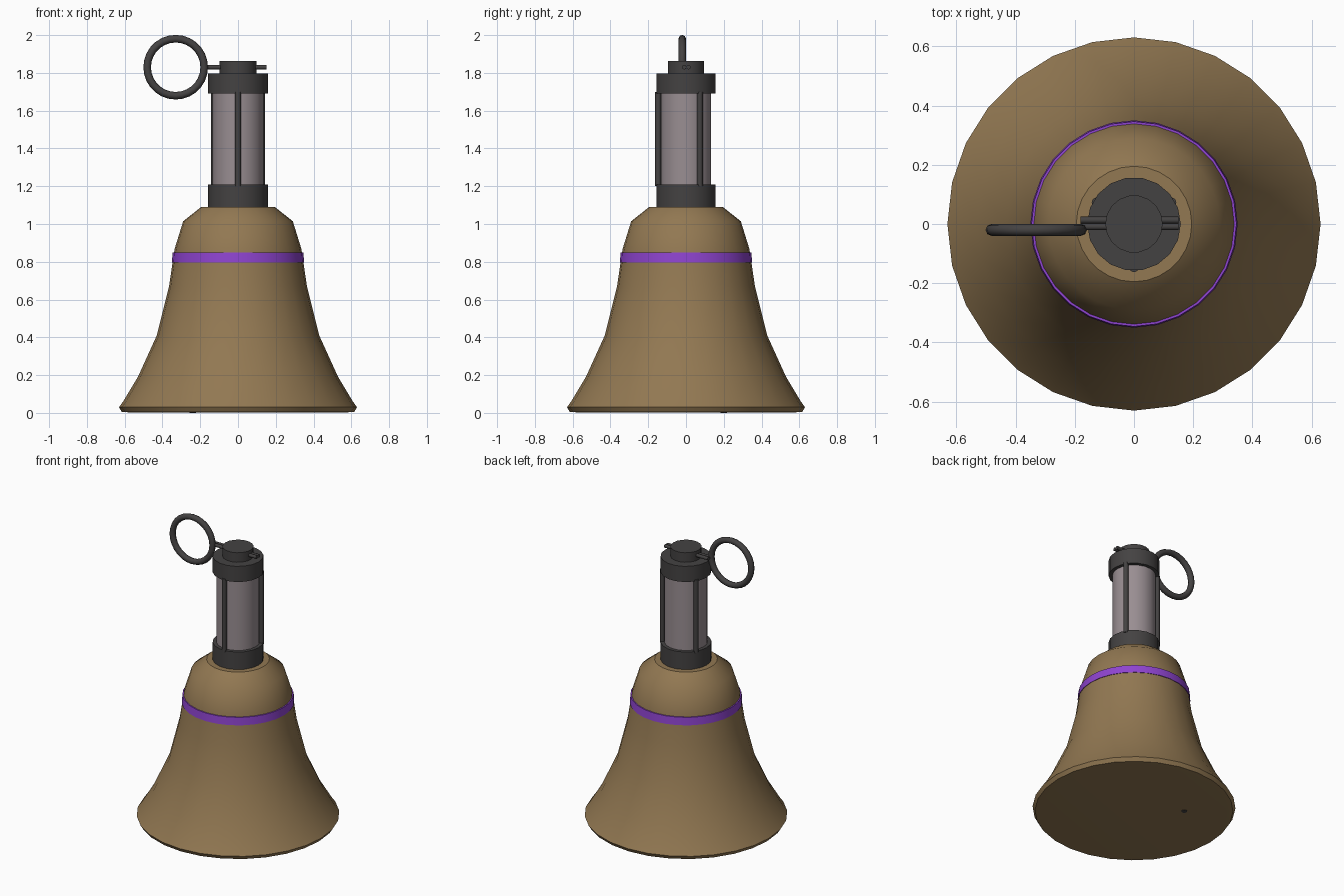
import bpy, math

if "Cube" in bpy.data.objects:
    bpy.data.objects.remove(bpy.data.objects["Cube"])

def mat(name, rgb):
    m = bpy.data.materials.new(name)
    lin = [(c / 255 / 12.92) if c < 11 else ((c / 255 + 0.055) / 1.055) ** 2.4 for c in rgb]
    m.diffuse_color = (*lin, 1)
    m.use_nodes = True
    m.node_tree.nodes["Principled BSDF"].inputs["Base Color"].default_value = m.diffuse_color
    return m

BROWN = mat("tan brown", (146, 120, 82))
DARK = mat("dark grey metal", (68, 66, 66))
PURPLE = mat("purple", (143, 68, 208))
GLASS = mat("warm grey", (153, 142, 146))

def finish(ob, name, m, angle=35):
    ob.name = name
    ob.data.materials.clear()
    ob.data.materials.append(m)
    bpy.ops.object.select_all(action='DESELECT')
    ob.select_set(True)
    bpy.context.view_layer.objects.active = ob
    bpy.ops.object.shade_smooth_by_angle(angle=math.radians(angle))
    return ob

def lathe(name, profile, n, m, closed=False, angle=35):
    """Spin an (r, z) profile round z; open profiles get end caps."""
    verts = [(r * math.cos(2 * math.pi * i / n), r * math.sin(2 * math.pi * i / n), z)
             for r, z in profile for i in range(n)]
    k = len(profile)
    faces = [(j * n + i, j * n + (i + 1) % n, (j + 1) % k * n + (i + 1) % n, (j + 1) % k * n + i)
             for j in range(k if closed else k - 1) for i in range(n)]
    if not closed:
        faces += [tuple(reversed(range(n))), tuple(range((k - 1) * n, k * n))]
    me = bpy.data.meshes.new(name)
    me.from_pydata(verts, [], faces)
    ob = bpy.data.objects.new(name, me)
    bpy.context.collection.objects.link(ob)
    return finish(ob, name, m, angle)

def rod(name, r, length, loc, m, rot=(0, 0, 0), n=8):
    bpy.ops.mesh.primitive_cylinder_add(vertices=n, radius=r, depth=length, location=loc, rotation=rot)
    return finish(bpy.context.object, name, m, 50)

# Flared bell body with rolled lip and closed base
lathe("bell_body", [(0.578, 0.003), (0.615, 0.005), (0.63, 0.03), (0.605, 0.065), (0.53, 0.19),
                    (0.43, 0.41), (0.365, 0.67), (0.343, 0.82), (0.335, 0.87),
                    (0.29, 1.015), (0.195, 1.09)], 28, BROWN)

# Purple stripe around the shoulder
lathe("stripe_band", [(0.335, 0.797), (0.35, 0.797), (0.346, 0.85), (0.33, 0.85)],
      28, PURPLE, closed=True)

# Handle: collars, inner tube and top knob
lathe("lower_collar", [(0.158, 1.07), (0.158, 1.21)], 18, DARK)
lathe("handle_tube", [(0.135, 1.2), (0.135, 1.7)], 18, GLASS)
lathe("upper_collar", [(0.158, 1.69), (0.158, 1.797)], 18, DARK)
lathe("top_knob", [(0.097, 1.79), (0.097, 1.862)], 18, DARK)

# Three guard bars around the tube
for i in range(3):
    a = math.radians(-90 + 120 * i)
    rod(f"guard_bar_{i + 1}", 0.016, 0.5,
        (0.147 * math.cos(a), 0.147 * math.sin(a), 1.45), DARK)

# Split pin through the knob
for i, y in enumerate((0.013, -0.009)):
    rod(f"pin_strand_{i + 1}", 0.012, 0.33, (-0.015, y, 1.83), DARK, (0, math.pi / 2, 0))

# Pull ring
bpy.ops.mesh.primitive_torus_add(major_segments=28, minor_segments=8, major_radius=0.151,
                                 minor_radius=0.02, location=(-0.33, -0.02, 1.83),
                                 rotation=(math.pi / 2, 0, 0))
finish(bpy.context.object, "pull_ring", DARK, 60)

# Small stud under the base
rod("base_stud", 0.018, 0.006, (-0.24, 0.2, 0.003), DARK)
